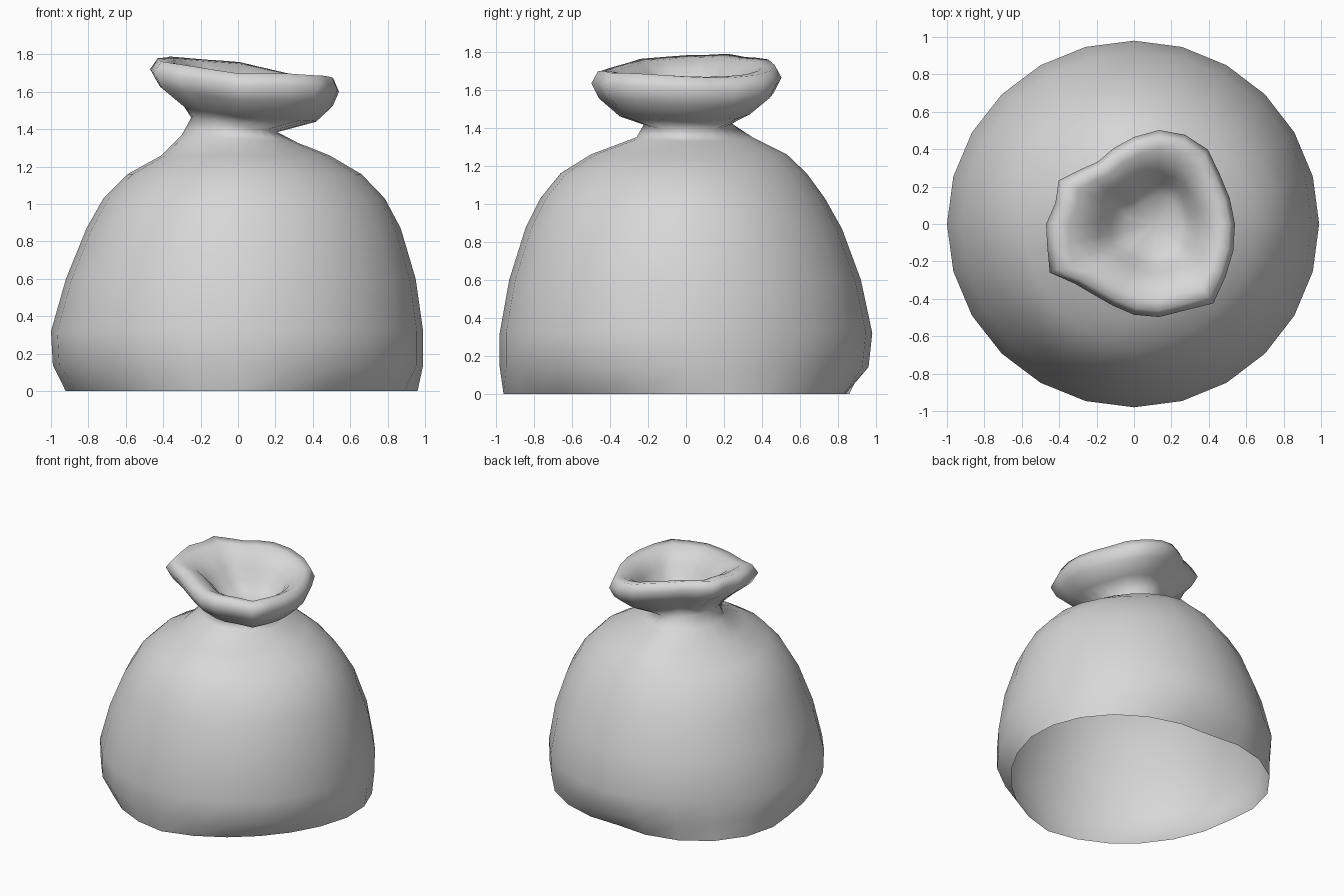
import bpy
import bmesh
from math import cos, sin, pi

if "Cube" in bpy.data.objects:
    bpy.data.objects.remove(bpy.data.objects["Cube"])

SIDES = 24
ANGLES = [2 * pi * i / SIDES for i in range(SIDES)]

# Body rings: height, reach to left (+x), right, back (+y), front,
# and how far the cloth is drawn in between those four ridges
BODY = [
    (.14, .99, .99, .96, .98, 0),
    (.32, .99, 1, .98, .98, 0),
    (.6, .95, .92, .92, .93, 0),
    (.87, .87, .81, .82, .845, .005),
    (1.03, .785, .72, .73, .765, .015),
    (1.16, .66, .59, .635, .66, .025),
    (1.26, .49, .41, .53, .5, .04),
    (1.35, .32, .3, .35, .26, .05),
    (1.42, .21, .25, .24, .22, .04),
]

# Open base: same reaches, then the bulge of each quarter, turning from +x to +y
BASE = (0, .96, .9, .84, .96, 0)
BASE_BULGE = (.05, .12, -.02, -.08)

# Outline of the gathered mouth, as a radius for each side
MOUTH = [.54, .53, .53, .56, .55, .52, .465, .42, .385, .41, .465, .435,
         .47, .48, .52, .45, .435, .45, .485, .515, .535, .6, .565, .55]

# Mouth rings: scale of the outline, height; rolled lip, then a narrow throat
LIP = [(.7, 1.49), (.92, 1.585), (1, 1.665), (.93, 1.73), (.8, 1.725),
       (.65, 1.685), (.53, 1.62), (.43, 1.54), (.3, 1.48)]


def body_ring(z, left, right, back, front, drawn, bulge=(0, 0, 0, 0)):
    """Ring of four quarter ellipses, drawn in between them, tilted near the neck."""
    points = []
    tilt = 1.4 * max(0, z - 1.3)
    for i, a in enumerate(ANGLES):
        fold = 1 + (bulge[4 * i // SIDES] - drawn) * abs(sin(2 * a))
        x = cos(a) * (left if cos(a) > 0 else right) * fold
        y = sin(a) * (back if sin(a) > 0 else front) * fold
        points.append((x, y, z - tilt * x))
    return points


def mouth_ring(scale, z):
    """Scaled mouth outline, tilted, with its front left corner turned up."""
    points = []
    for a, radius in zip(ANGLES, MOUTH):
        x = radius * scale * cos(a) + .13 * (1 - scale)
        y = radius * scale * sin(a)
        corner = -.04 * scale ** 2 * sin(2 * a) * (cos(a) > 0)
        points.append((x, y, z - .12 * x + .07 * y + corner))
    return points


# One cloth sheet from the open base, through the neck, into the mouth
bm = bmesh.new()
rings = [body_ring(*BASE, BASE_BULGE)]
rings += [body_ring(*row) for row in BODY] + [mouth_ring(*row) for row in LIP]
loops = [[bm.verts.new(p) for p in ring] for ring in rings]
for low, high in zip(loops, loops[1:]):
    for i in range(SIDES):
        j = (i + 1) % SIDES
        bm.faces.new((low[i], low[j], high[j], high[i]))

# Gathered cloth closing the throat
throat = bm.verts.new((.11, 0, 1.45))
for i in range(SIDES):
    bm.faces.new((loops[-1][i], loops[-1][(i + 1) % SIDES], throat))

mesh = bpy.data.meshes.new("sack")
bm.to_mesh(mesh)
bm.free()
mesh.polygons.foreach_set("use_smooth", [True] * len(mesh.polygons))
sack = bpy.data.objects.new("sack", mesh)
bpy.context.collection.objects.link(sack)

# Plain cloth colour
cloth = bpy.data.materials.new("light_grey_cloth")
cloth.use_nodes = True
colour = (.68, .68, .68, 1)
cloth.diffuse_color = colour
cloth.node_tree.nodes["Principled BSDF"].inputs["Base Color"].default_value = colour
mesh.materials.append(cloth)
